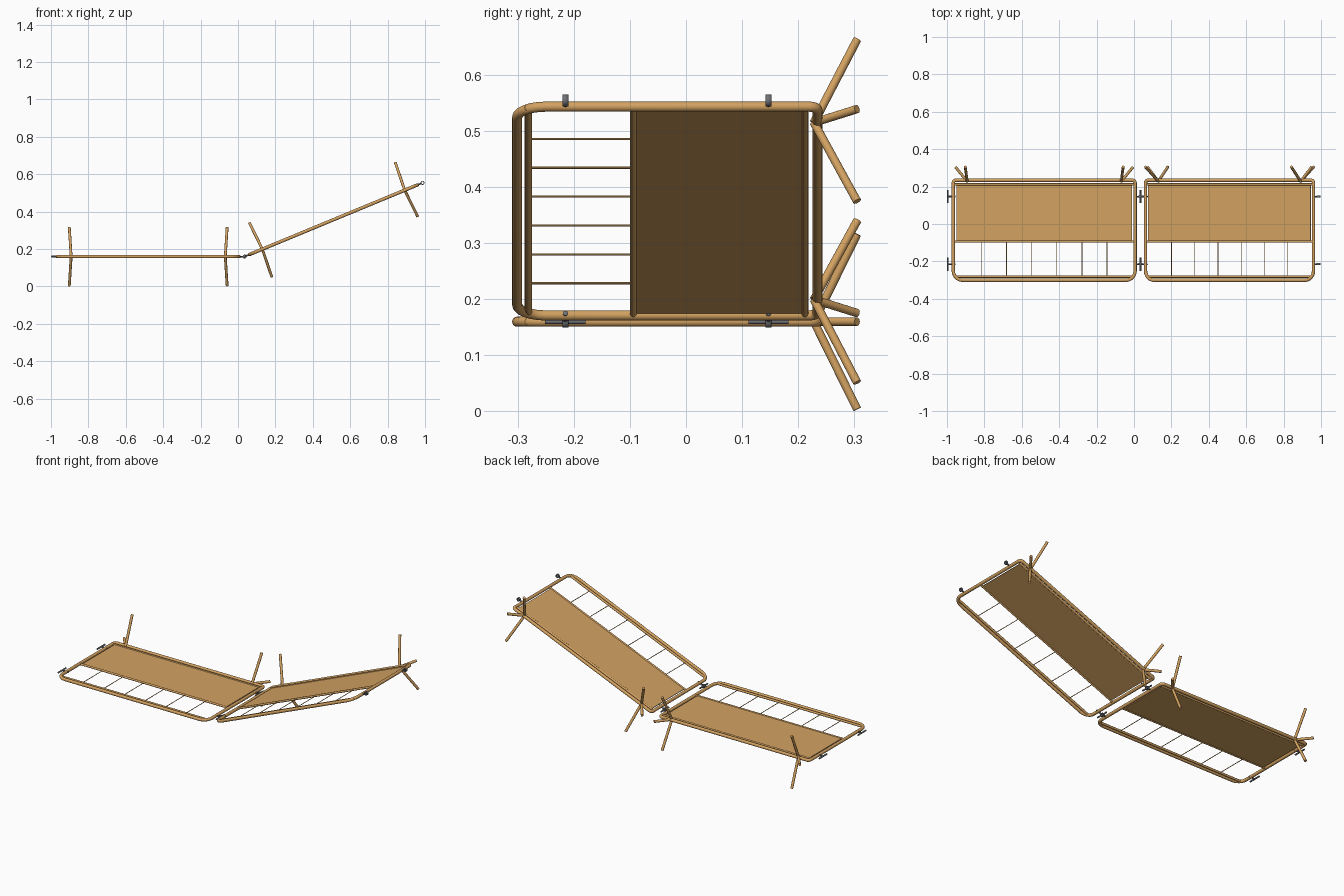
import bpy, math
from mathutils import Matrix, Vector

if "Cube" in bpy.data.objects:
    bpy.data.objects.remove(bpy.data.objects["Cube"])


def material(name, rgb):
    m = bpy.data.materials.new(name)
    m.diffuse_color = (*rgb, 1)
    m.use_nodes = True
    m.node_tree.nodes["Principled BSDF"].inputs["Base Color"].default_value = m.diffuse_color
    return m


WOOD = material("wood", (0.65, 0.36, 0.12))
STEEL = material("steel", (0.16, 0.165, 0.18))


def finish(ob, name, mat, world):
    ob.name = name
    ob.data.materials.append(mat)
    bpy.ops.object.shade_smooth_by_angle(angle=math.radians(40))
    ob.matrix_world = world @ ob.matrix_basis
    return ob


def rod(name, a, b, r, world, mat=WOOD, sides=16):
    a, b = Vector(a), Vector(b)
    d = b - a
    bpy.ops.mesh.primitive_cylinder_add(vertices=sides, radius=r, depth=d.length)
    ob = bpy.context.object
    ob.matrix_basis = Matrix.Translation((a + b) / 2) @ d.to_track_quat('Z', 'Y').to_matrix().to_4x4()
    return finish(ob, name, mat, world)


def frame(name, hx, y0, y1, r_front, r_back, tube, world):
    # rounded rectangle path swept by a round tube
    pts = []
    corners = [(hx, y1, r_back, 0), (-hx, y1, r_back, 90),
               (-hx, y0, r_front, 180), (hx, y0, r_front, 270)]
    for x, y, r, start in corners:
        cx = x - math.copysign(r, x)
        cy = y - math.copysign(r, y)
        for i in range(7):
            t = math.radians(start + 15 * i)
            pts.append((cx + r * math.cos(t), cy + r * math.sin(t), 0))
    cu = bpy.data.curves.new(name, 'CURVE')
    cu.dimensions = '3D'
    cu.bevel_depth = tube
    cu.bevel_resolution = 6
    sp = cu.splines.new('POLY')
    sp.points.add(len(pts) - 1)
    for p, co in zip(sp.points, pts):
        p.co = (*co, 1)
    sp.use_cyclic_u = True
    ob = bpy.data.objects.new(name, cu)
    bpy.context.collection.objects.link(ob)
    bpy.ops.object.select_all(action='DESELECT')
    ob.select_set(True)
    bpy.context.view_layer.objects.active = ob
    bpy.ops.object.convert(target='MESH')
    return finish(bpy.context.object, name, WOOD, world)


def ring(name, loc, r, width, wall, world):
    bpy.ops.mesh.primitive_cylinder_add(vertices=24, radius=r, depth=width, end_fill_type='NOTHING')
    ob = bpy.context.object
    mod = ob.modifiers.new("wall", 'SOLIDIFY')
    mod.thickness = wall
    ob.matrix_basis = Matrix.Translation(loc) @ Matrix.Rotation(math.pi / 2, 4, 'X')
    return finish(ob, name, STEEL, world)


def section(tag, w):
    # outer tube frame and long inner rails
    frame(tag + "_outer_frame", 0.486, -0.301, 0.234, 0.05, 0.014, 0.009, w)
    for n, y, r in (("front", -0.281, 0.0065), ("middle", -0.094, 0.006), ("back", 0.212, 0.006)):
        rod(f"{tag}_{n}_rail", (-0.482, y, 0), (0.482, y, 0), r, w)

    # thin deck board
    bpy.ops.mesh.primitive_cube_add(size=1)
    ob = bpy.context.object
    ob.matrix_basis = Matrix.Translation((0, 0.059, 0)) @ Matrix.Diagonal((0.94, 0.306, 0.005, 1))
    finish(ob, tag + "_deck_board", WOOD, w)

    # thin cross bars
    for i in range(6):
        x = (i - 2.5) * 0.1345
        rod(f"{tag}_cross_bar_{i + 1}", (x, -0.281, 0), (x, -0.094, 0), 0.002, w, sides=8)

    # splayed leg clusters at both back corners
    for s, side in ((-1, "left"), (1, "right")):
        base = (s * 0.412, 0.228, 0)
        rod(f"{tag}_{side}_upper_leg", base, (s * 0.422, 0.305, 0.156), 0.0075, w)
        rod(f"{tag}_{side}_lower_leg", base, (s * 0.422, 0.305, -0.156), 0.0075, w)
        rod(f"{tag}_{side}_outer_leg", base, (s * 0.475, 0.305, 0), 0.0075, w)

    # hinge pins on the left end, hinge eyes on the right end
    for y, side in ((-0.215, "front"), (0.147, "back")):
        rod(f"{tag}_{side}_hinge_pin", (-0.515, y - 0.036, 0), (-0.515, y + 0.036, 0), 0.0045, w, STEEL)
        rod(f"{tag}_{side}_pin_stem", (-0.515, y, 0), (-0.475, y, 0), 0.0045, w, STEEL)
        ring(f"{tag}_{side}_hinge_eye", (0.515, y, 0), 0.0105, 0.011, 0.004, w)
        rod(f"{tag}_{side}_eye_stem", (0.486, y, 0), (0.507, y, 0), 0.004, w, STEEL)


# flat section and the one hinged up by 22.5 degrees
ANGLE = math.radians(22.5)
section("flat", Matrix.Translation((-0.48, 0, 0.16)))
section("tilted", Matrix.Translation((0.035, 0, 0.16)) @ Matrix.Rotation(-ANGLE, 4, 'Y')
        @ Matrix.Translation((0.515, 0, 0)))
